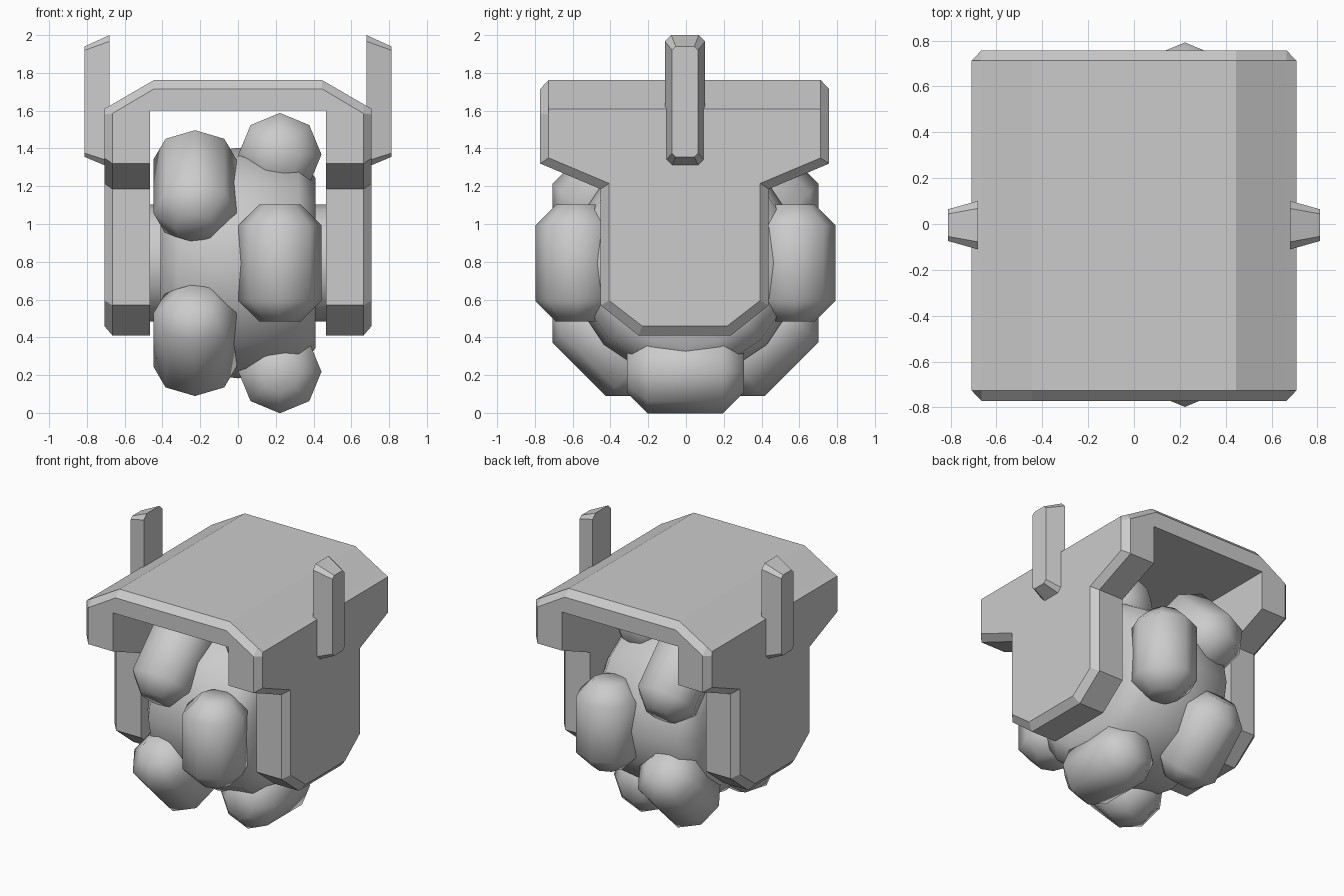
import bpy, bmesh, math
from mathutils import Matrix, Vector

if "Cube" in bpy.data.objects:
    bpy.data.objects.remove(bpy.data.objects["Cube"])

WC = Vector((0, -0.003, 0.793))   # wheel centre


def finish(bm, name, smooth=None):
    bmesh.ops.remove_doubles(bm, verts=bm.verts, dist=0.0005)
    bmesh.ops.recalc_face_normals(bm, faces=bm.faces)
    me = bpy.data.meshes.new(name)
    bm.to_mesh(me)
    bm.free()
    ob = bpy.data.objects.new(name, me)
    bpy.context.collection.objects.link(ob)
    if smooth:
        bpy.ops.object.select_all(action='DESELECT')
        bpy.context.view_layer.objects.active = ob
        ob.select_set(True)
        bpy.ops.object.shade_smooth_by_angle(angle=math.radians(smooth))
    return ob


def loft(rings, name, smooth=None, close=False):
    """Skin a list of equally long point rings; cap the ends or join them."""
    bm = bmesh.new()
    vs = [[bm.verts.new(p) for p in r] for r in rings]
    pairs = list(zip(vs, vs[1:])) + ([(vs[-1], vs[0])] if close else [])
    for a, b in pairs:
        n = len(a)
        for i in range(n):
            bm.faces.new((a[i], a[(i + 1) % n], b[(i + 1) % n], b[i]))
    if not close:
        bm.faces.new(vs[0])
        bm.faces.new(vs[-1])
    return finish(bm, name, smooth)


# Housing: side outlines lofted across x, chamfered on the rim
def outline(x, front, top, inset=False):
    if inset:
        half = [(0.225, 0.46), (0.40, 0.595), (0.40, 1.215), (0.72, 1.35)]
    else:
        half = [(0.245, 0.41), (0.445, 0.57), (0.445, 1.185), (0.765, 1.32)]
    half += [(0.72 if inset else 0.765, front), (0.72, top)]
    pts = half + [(-y, z) for y, z in reversed(half)]
    return [(x, y - 0.007, z) for y, z in pts]


side = [(0.708, 1.58, 1.61, True), (0.665, 1.585, 1.634, False), (0.445, 1.715, 1.762, False)]
housing = loft([outline(-x, f, t, i) for x, f, t, i in side] +
               [outline(x, f, t, i) for x, f, t, i in reversed(side)], "housing")

# Wheel cavity cut through the housing
bm = bmesh.new()
bmesh.ops.create_cube(bm, size=1, matrix=Matrix.Translation((0, 0, 0.8)) @ Matrix.Diagonal((0.932, 3, 1.6, 1)))
cutter = finish(bm, "cavity_cutter")
cutter.hide_render = True
cutter.hide_set(True)
mod = housing.modifiers.new("cavity", 'BOOLEAN')
mod.operation, mod.solver, mod.object = 'DIFFERENCE', 'EXACT', cutter

# Side posts, tapered outwards
def post_ring(x, h, z0, z1, c):
    pts = [(h, z0 + c), (h, z1 - c), (h - c, z1), (c - h, z1),
           (-h, z1 - c), (-h, z0 + c), (c - h, z0), (h - c, z0)]
    return [(x, y - 0.005, z) for y, z in pts]


for s, n in ((1, "right"), (-1, "left")):
    loft([post_ring(s * 0.68, 0.106, 1.30, 2.0, 0.033),
          post_ring(s * 0.812, 0.069, 1.355, 1.94, 0.02)], n + "_post")

# Tyre core: revolved profile (x, radius)
profile = [(-0.41, 0.25), (-0.41, 0.45), (-0.32, 0.57), (0, 0.61), (0.32, 0.57), (0.41, 0.45), (0.41, 0.25)]
SEG = 16
loft([[WC + Vector((x, r * math.cos(a), r * math.sin(a))) for x, r in profile]
      for a in (2 * math.pi * k / SEG for k in range(SEG))], "tyre_core", 50, close=True)

# Axle hub between the side plates
bm = bmesh.new()
bmesh.ops.create_cone(bm, cap_ends=True, segments=16, radius1=0.31, radius2=0.31, depth=0.95,
                      matrix=Matrix.Translation(WC) @ Matrix.Rotation(math.pi / 2, 4, 'Y'))
finish(bm, "axle_hub", 40)

# Tread lugs: eight-sided capsules, two staggered rows
def lug(x, ang, name):
    rot = Matrix.Rotation(ang, 4, 'X')
    rings = []
    for t, r in ((-0.31, 0.11), (-0.2, 0.22), (0.2, 0.22), (0.31, 0.11)):
        rings.append([WC + rot @ Vector((x + r * math.sin(k * math.pi / 4), t,
                                         0.575 + r * math.cos(k * math.pi / 4))) for k in range(8)])
    loft(rings, name, 50)


for k in range(4):
    lug(0.222, k * math.pi / 2, f"right_lug_{k}")
    lug(-0.228, (k + 0.5) * math.pi / 2, f"left_lug_{k}")
